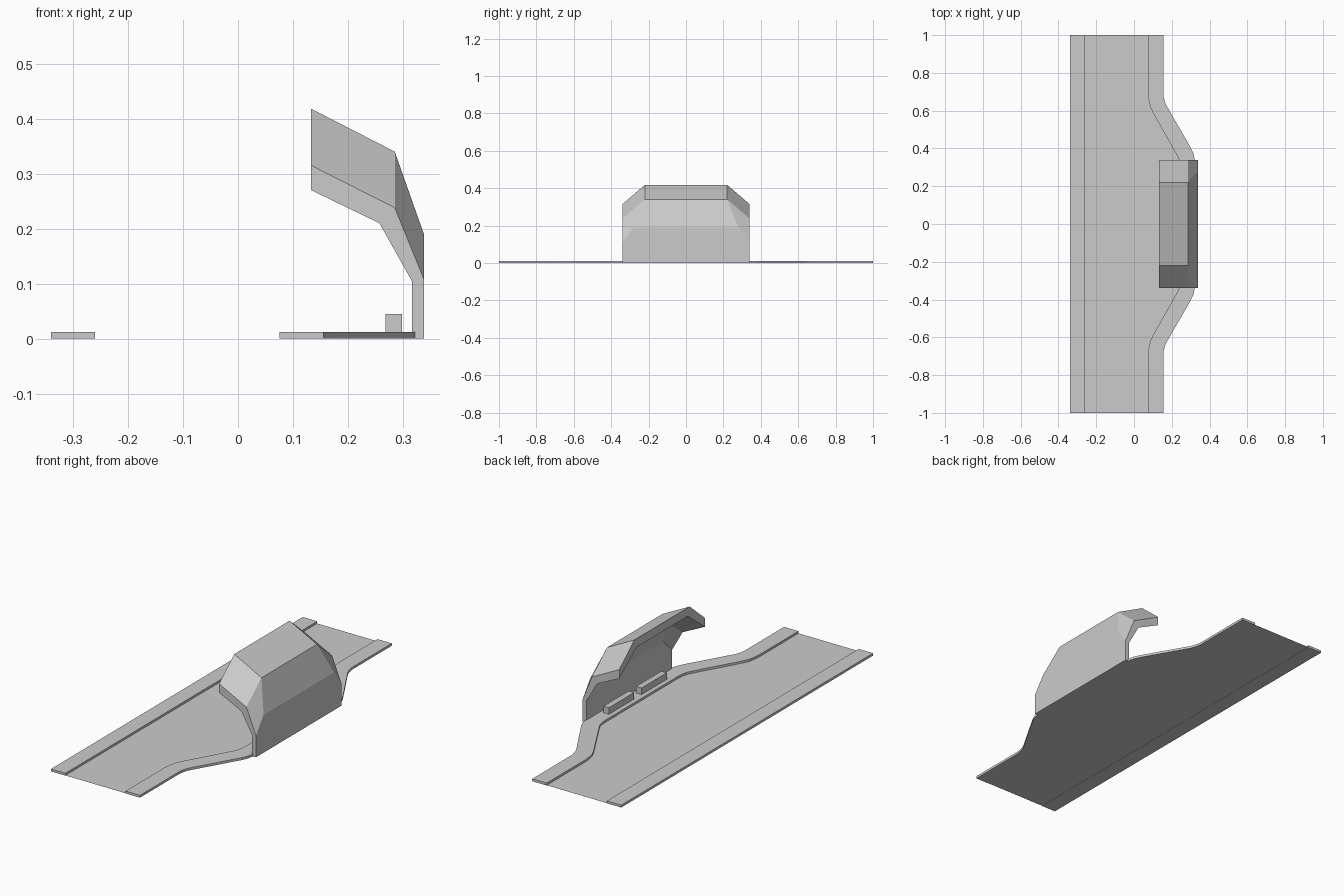
import bpy, bmesh

if "Cube" in bpy.data.objects:
    bpy.data.objects.remove(bpy.data.objects["Cube"])


def make(name, verts, faces):
    bm = bmesh.new()
    vs = [bm.verts.new(v) for v in verts]
    for f in faces:
        bm.faces.new([vs[i] for i in f])
    bmesh.ops.recalc_face_normals(bm, faces=bm.faces)
    me = bpy.data.meshes.new(name)
    bm.to_mesh(me)
    bm.free()
    ob = bpy.data.objects.new(name, me)
    bpy.context.collection.objects.link(ob)
    return ob


def strip(name, left, right, z0, z1):
    """Slab between two matching plan outlines."""
    n = len(left)
    verts = [(x, y, z) for x_y in zip(left, right) for x, y in x_y for z in (z0, z1)]
    faces = [(0, 2, 3, 1), tuple(4 * (n - 1) + k for k in (0, 1, 3, 2))]
    for i in range(n - 1):
        a, b = 4 * i, 4 * i + 4
        for p, q in ((0, 1), (1, 3), (3, 2), (2, 0)):
            faces.append((a + p, a + q, b + q, b + p))
    return make(name, verts, faces)


def mirrored(half):
    return half + [(x, -y) for x, y in reversed(half)]


def line(x, half=1.0):
    return [(x, -half), (x, half)]


# Plan outlines of the bay pavement
inner = mirrored([(0.075, -1), (0.075, -0.69), (0.078, -0.655), (0.086, -0.62), (0.1, -0.59),
                  (0.224, -0.37), (0.236, -0.346), (0.243, -0.32), (0.245, -0.29)])
outer = mirrored([(0.155, -1), (0.155, -0.69), (0.157, -0.672), (0.162, -0.65), (0.17, -0.63),
                  (0.3, -0.405), (0.314, -0.375), (0.323, -0.335), (0.325, -0.29)])

# Road surface, thin and flush with the ground
road_pts = [(-0.26, y) for x, y in inner] + inner[::-1]
road = make("road", [(x, y, 0.001) for x, y in road_pts], [tuple(range(len(road_pts)))])
if road.data.polygons[0].normal.z < 0:
    road.data.flip_normals()

# Pavements on both sides
strip("far_pavement", line(-0.34), line(-0.26), 0, 0.012)
strip("bay_pavement", inner, outer, 0, 0.012)

# Pair of benches
for name, y in (("front_bench", -0.13), ("rear_bench", 0.13)):
    strip(name, [(0.268, y - 0.1), (0.268, y + 0.1)],
          [(0.298, y - 0.1), (0.298, y + 0.1)], 0.012, 0.045)

# Shelter: folded shell of wall, sloped back and roof, with chamfered ends
end_out = [(0.338, 0), (0.338, 0.108), (0.285, 0.238), (0.133, 0.315)]
end_in = [(0.316, 0), (0.316, 0.105), (0.257, 0.21), (0.133, 0.27)]
mid_out = [(0.338, 0, 0.28), (0.338, 0.19, 0.28), (0.285, 0.34, 0.22), (0.133, 0.418, 0.22)]
mid_in = [(0.316, 0, 0.27), (0.316, 0.175, 0.27), (0.257, 0.312, 0.205), (0.133, 0.375, 0.205)]


def station(end, mid, s):
    e = [(x, s * 0.34, z) for x, z in end]
    m = [(x, s * y, z) for x, z, y in mid]
    return [e, m] if s < 0 else [m, e]


rows_out = station(end_out, mid_out, -1) + station(end_out, mid_out, 1)
rows_in = station(end_in, mid_in, -1) + station(end_in, mid_in, 1)
verts = [v for row in rows_out + rows_in for v in row]
faces = []
for i in range(3):
    for j in range(3):
        a = 4 * i + j
        for o in (0, 16):
            faces.append((o + a, o + a + 1, o + a + 5, o + a + 4))
    for j in (0, 3):  # ground edge and roof lip
        a = 4 * i + j
        faces.append((a, a + 4, a + 20, a + 16))
for r in (0, 12):  # end rims
    for j in range(3):
        a = r + j
        faces.append((a, a + 1, a + 17, a + 16))
make("shelter", verts, faces)
